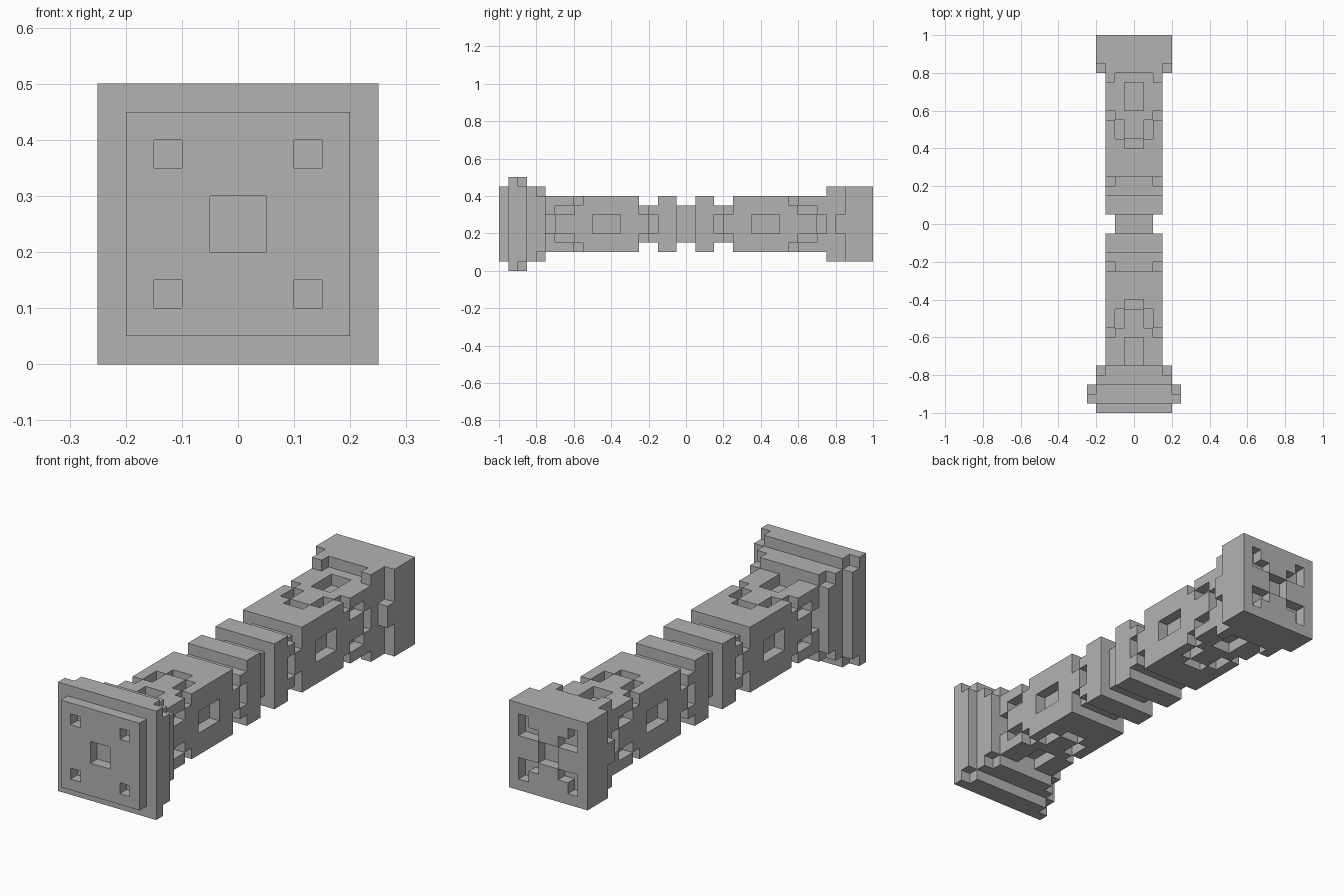
import bpy, bmesh
from mathutils import Vector

if "Cube" in bpy.data.objects:
    bpy.data.objects.remove(bpy.data.objects["Cube"])

UNIT = 0.05      # edge of one block
HALF = 5         # blocks from the ground to the long axis

stone = bpy.data.materials.new("grey_stone")
stone.use_nodes = True
grey = (0.45, 0.45, 0.45, 1)
stone.diffuse_color = grey
stone.node_tree.nodes["Principled BSDF"].inputs["Base Color"].default_value = grey


def box(u, y, w):
    """Blocks in a range of |x|, y and |height from axis|, mirrored four ways."""
    return {(sx, j, sz)
            for i in range(*u) for j in range(*y) for k in range(*w)
            for sx in (i, -i - 1) for sz in (k, -k - 1)}


def bar(size, y):
    """Solid square section of half-width size."""
    return box((0, size), y, (0, size))


def flip(cells):
    """Mirror front to back."""
    return {(i, -j - 1, k) for i, j, k in cells}


# front cap: stepped plate with five sockets
front_cap = bar(4, (-20, -19)) | bar(5, (-19, -17)) | bar(4, (-17, -15))
front_cap -= box((4, 5), (-18, -17), (4, 5))         # clipped flange corners
front_cap -= box((3, 4), (-16, -15), (3, 4))
front_cap -= bar(1, (-20, -19))                      # centre socket
front_cap -= box((2, 3), (-20, -19), (2, 3))         # corner sockets

# carved shaft half with chevron grooves and windows
front_shaft = bar(3, (-15, -5))
front_shaft -= box((0, 1), (-15, -12), (2, 3))       # top and bottom window
front_shaft -= box((2, 3), (-10, -7), (0, 1))        # side windows
front_shaft -= box((2, 3), (-12, -11), (2, 3))       # edge notches
front_shaft -= box((1, 2), (-11, -9), (2, 3))        # top and bottom chevron
front_shaft -= box((0, 1), (-9, -8), (2, 3))
front_shaft -= box((2, 3), (-14, -12), (1, 2))       # side chevron
front_shaft -= box((2, 3), (-15, -14), (0, 1))
back_shaft = flip(front_shaft)

# neck: flat in height, checked on the sides
front_neck = box((0, 3), (-5, -3), (0, 2))
front_neck -= box((2, 3), (-5, -4), (1, 2))
front_neck -= box((2, 3), (-4, -3), (0, 1))
back_neck = flip(front_neck)

# collars either side of the waist
front_collar = bar(3, (-3, -1))
back_collar = flip(front_collar)
waist = bar(2, (-1, 1))

# back cap: block with prongs, side studs and a crossed recess
back_cap = bar(4, (17, 20)) | box((0, 3), (16, 17), (0, 4)) | bar(3, (15, 16))
back_cap |= box((2, 3), (15, 16), (3, 4))            # prongs
back_cap |= box((3, 4), (16, 17), (0, 1))            # side studs
back_cap -= bar(1, (19, 20))                         # centre socket
back_cap -= box((1, 3), (19, 20), (1, 2))            # arms of the cross
back_cap -= box((2, 3), (19, 20), (2, 3))

parts = {
    "front_cap": front_cap, "front_shaft": front_shaft, "front_neck": front_neck,
    "front_collar": front_collar, "waist": waist, "back_collar": back_collar,
    "back_neck": back_neck, "back_shaft": back_shaft, "back_cap": back_cap,
}
solid = set().union(*parts.values())


def build(name, cells):
    """Skin the exposed block sides and merge them into flat faces."""
    bm = bmesh.new()
    corners = {}

    def corner(p):
        key = tuple(round(c) for c in p)
        if key not in corners:
            corners[key] = bm.verts.new((Vector(key) + Vector((0, 0, HALF))) * UNIT)
        return corners[key]

    for cell in sorted(cells):
        for axis in range(3):
            for side in (0, 1):
                near = list(cell)
                near[axis] += 2 * side - 1
                if tuple(near) in solid:
                    continue
                a, b = Vector(), Vector()
                a[(axis + 1) % 3] = 1
                b[(axis + 2) % 3] = 1
                start = Vector(cell)
                start[axis] += side
                ring = [start, start + a, start + a + b, start + b]
                if not side:
                    ring.reverse()
                bm.faces.new([corner(p) for p in ring])
    bmesh.ops.dissolve_limit(bm, angle_limit=0.01, verts=bm.verts[:], edges=bm.edges[:])
    mesh = bpy.data.meshes.new(name)
    bm.to_mesh(mesh)
    bm.free()
    mesh.materials.append(stone)
    bpy.context.collection.objects.link(bpy.data.objects.new(name, mesh))


for name, cells in parts.items():
    build(name, cells)
